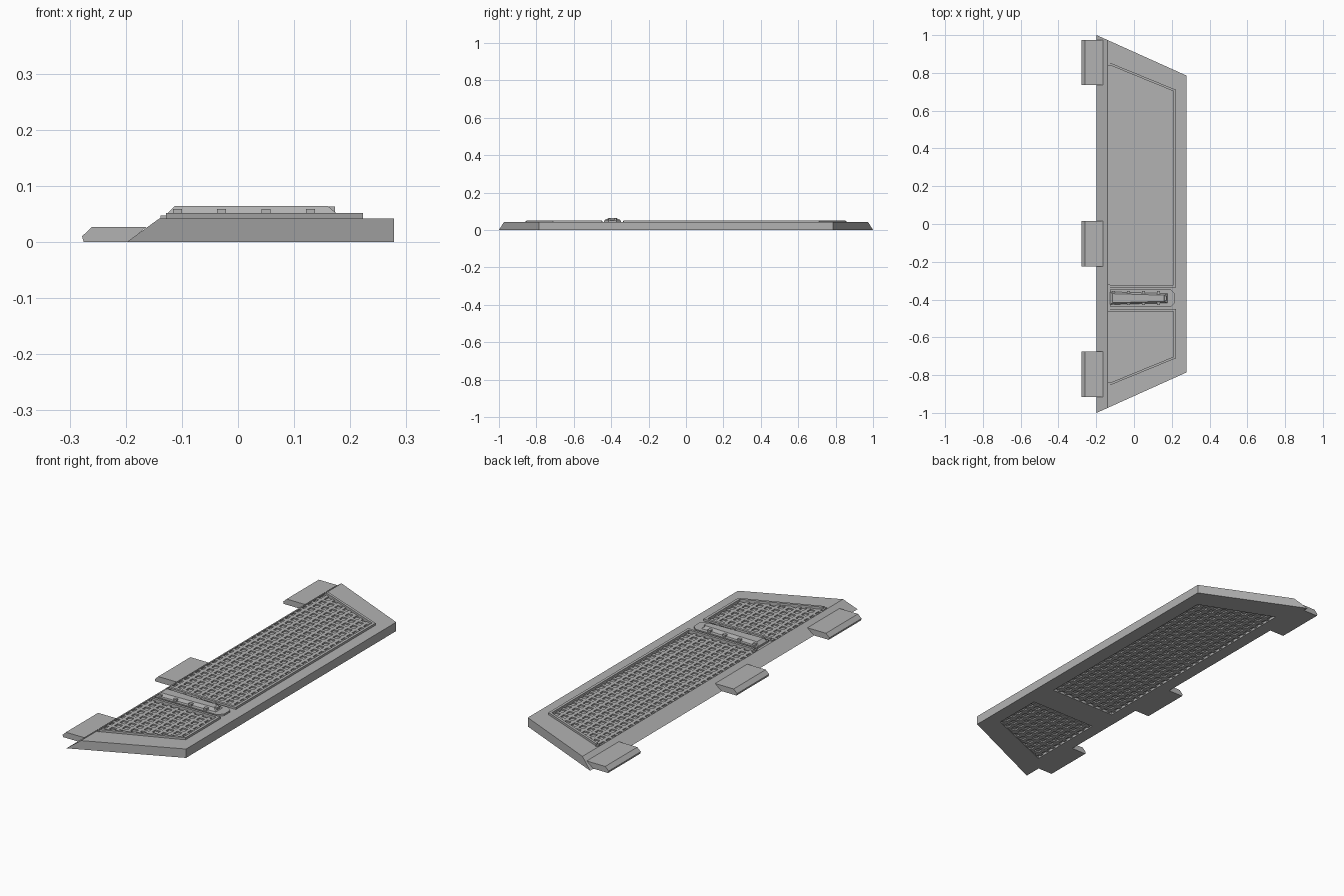
import bpy, bmesh

if "Cube" in bpy.data.objects:
    bpy.data.objects.remove(bpy.data.objects["Cube"], do_unlink=True)

grey = bpy.data.materials.new("plain_grey")
grey.use_nodes = True
grey.diffuse_color = (0.45, 0.45, 0.45, 1)
bsdf = next(n for n in grey.node_tree.nodes if n.type == "BSDF_PRINCIPLED")
bsdf.inputs["Base Color"].default_value = (0.45, 0.45, 0.45, 1)


def finish(name, bm):
    bmesh.ops.recalc_face_normals(bm, faces=bm.faces)
    mesh = bpy.data.meshes.new(name)
    bm.to_mesh(mesh)
    bm.free()
    mesh.materials.append(grey)
    obj = bpy.data.objects.new(name, mesh)
    bpy.context.collection.objects.link(obj)
    return obj


def loft(bm, a, b):
    """Close two matching loops of points into a solid."""
    va, vb = [bm.verts.new(p) for p in a], [bm.verts.new(p) for p in b]
    bm.faces.new(va)
    bm.faces.new(vb[::-1])
    for i in range(len(a)):
        j = (i + 1) % len(a)
        bm.faces.new((va[i], va[j], vb[j], vb[i]))


def prism(bm, pts, z0, z1):
    loft(bm, [(x, y, z0) for x, y in pts], [(x, y, z1) for x, y in pts])


def box(bm, x0, x1, y0, y1, z0, z1):
    prism(bm, [(x0, y0), (x1, y0), (x1, y1), (x0, y1)], z0, z1)


LEFT, RIGHT, TOP = -0.138, 0.21, 0.042
SLOPE = 0.41


def panel_end(x):
    return 0.848 - SLOPE * (x + 0.145)


# Each opening: name, straight side, direction of its slanted end
openings = [("long", -0.335, 1), ("short", -0.45, -1)]

# Trapezoid plate with a sloping hinge-side edge
bm = bmesh.new()
profile = [(-0.198, 0), (0.278, 0), (0.278, TOP), (-0.14, TOP)]


def plate_end(x):
    return 1 - 0.45 * (x + 0.198)


loft(bm, [(x, -plate_end(x), z) for x, z in profile],
     [(x, plate_end(x), z) for x, z in profile])
plate = finish("plate", bm)

for name, side, d in openings:
    start = side + d * 0.012
    outline = [(LEFT, start), (RIGHT, start),
               (RIGHT, d * panel_end(RIGHT)), (LEFT, d * panel_end(LEFT))]

    # Cut the opening through the plate
    bm = bmesh.new()
    prism(bm, outline, -0.05, 0.1)
    cutter = finish("cutter", bm)
    cutter.hide_render = True
    mod = plate.modifiers.new("opening", "BOOLEAN")
    mod.operation, mod.solver, mod.object = "DIFFERENCE", "EXACT", cutter
    bpy.context.view_layer.objects.active = plate
    bpy.ops.object.modifier_apply(modifier=mod.name)
    bpy.data.objects.remove(cutter, do_unlink=True)

    # Closed waffle sheet with crossing ribs on both sides
    bm = bmesh.new()
    prism(bm, outline, 0.012, 0.036)
    pitch, half = 0.042, 0.008
    for z0, z1 in ((0.005, 0.013), (0.035, TOP)):
        x = LEFT + pitch / 2
        while x < RIGHT - half:
            prism(bm, [(x - half, start), (x + half, start),
                       (x + half, d * panel_end(x + half)),
                       (x - half, d * panel_end(x - half))], z0, z1)
            x += pitch
        y = start + d * pitch / 2
        while abs(y) < panel_end(LEFT) - 0.02 or y * d < 0:
            reach = [min(RIGHT, -0.145 + (0.848 - d * (y + s)) / SLOPE)
                     for s in (-half, half)]
            if min(reach) > LEFT:
                prism(bm, [(LEFT, y - half), (reach[0], y - half),
                           (reach[1], y + half), (LEFT, y + half)], z0, z1)
            y += d * pitch
    finish(name + "_grating", bm)

    # Raised lip, open on the hinge side
    bm = bmesh.new()
    out = RIGHT + 0.013
    inner = [(-0.128, start), (RIGHT, start),
             (RIGHT, d * panel_end(RIGHT)), (-0.128, d * panel_end(-0.128))]
    outer = [(-0.128, side), (out, side),
             (out, d * (panel_end(out) + 0.013)),
             (-0.128, d * (panel_end(-0.128) + 0.013))]
    prism(bm, outer + inner[::-1], TOP - 0.002, 0.052)
    for y in (side + d * 0.006, d * (panel_end(-0.13) + 0.006)):
        box(bm, -0.138, -0.127, y - 0.009, y + 0.009, TOP - 0.002, 0.047)
    finish(name + "_lip", bm)

# Three hinge tabs
hinge = [(-0.275, 0), (-0.278, 0.01), (-0.26, 0.027), (-0.163, 0.027), (-0.195, 0)]
for name, y in (("front", -0.795), ("middle", -0.105), ("rear", 0.855)):
    bm = bmesh.new()
    loft(bm, [(x, y - 0.12, z) for x, z in hinge],
         [(x, y + 0.12, z) for x, z in hinge])
    finish(name + "_hinge", bm)

# Latch tray with chamfered end
MID = -0.393
bm = bmesh.new()
upper = [(-0.128, 0.045), (0.195, 0.045), (0.218, 0.022)]
prism(bm, [(x, MID + y) for x, y in upper] + [(x, MID - y) for x, y in upper[::-1]],
      TOP - 0.002, 0.05)
finish("latch_tray", bm)

# Tapered latch bar
bm = bmesh.new()
loft(bm, [(-0.128, MID - 0.034, 0.049), (0.178, MID - 0.026, 0.049),
          (0.178, MID + 0.026, 0.049), (-0.128, MID + 0.034, 0.049)],
     [(-0.113, MID - 0.024, 0.064), (0.16, MID - 0.016, 0.064),
      (0.16, MID + 0.016, 0.064), (-0.113, MID + 0.024, 0.064)])
finish("latch_bar", bm)

# Small studs along both sides of the bar, and the end knob
bm = bmesh.new()
for i in range(4):
    x = -0.108 + i * 0.079
    for s in (-1, 1):
        y = MID + s * 0.029
        box(bm, x - 0.008, x + 0.008, y - 0.008, y + 0.008, 0.049, 0.059)
finish("latch_studs", bm)
bm = bmesh.new()
box(bm, 0.153, 0.173, MID - 0.012, MID + 0.012, 0.049, 0.0635)
finish("latch_knob", bm)
